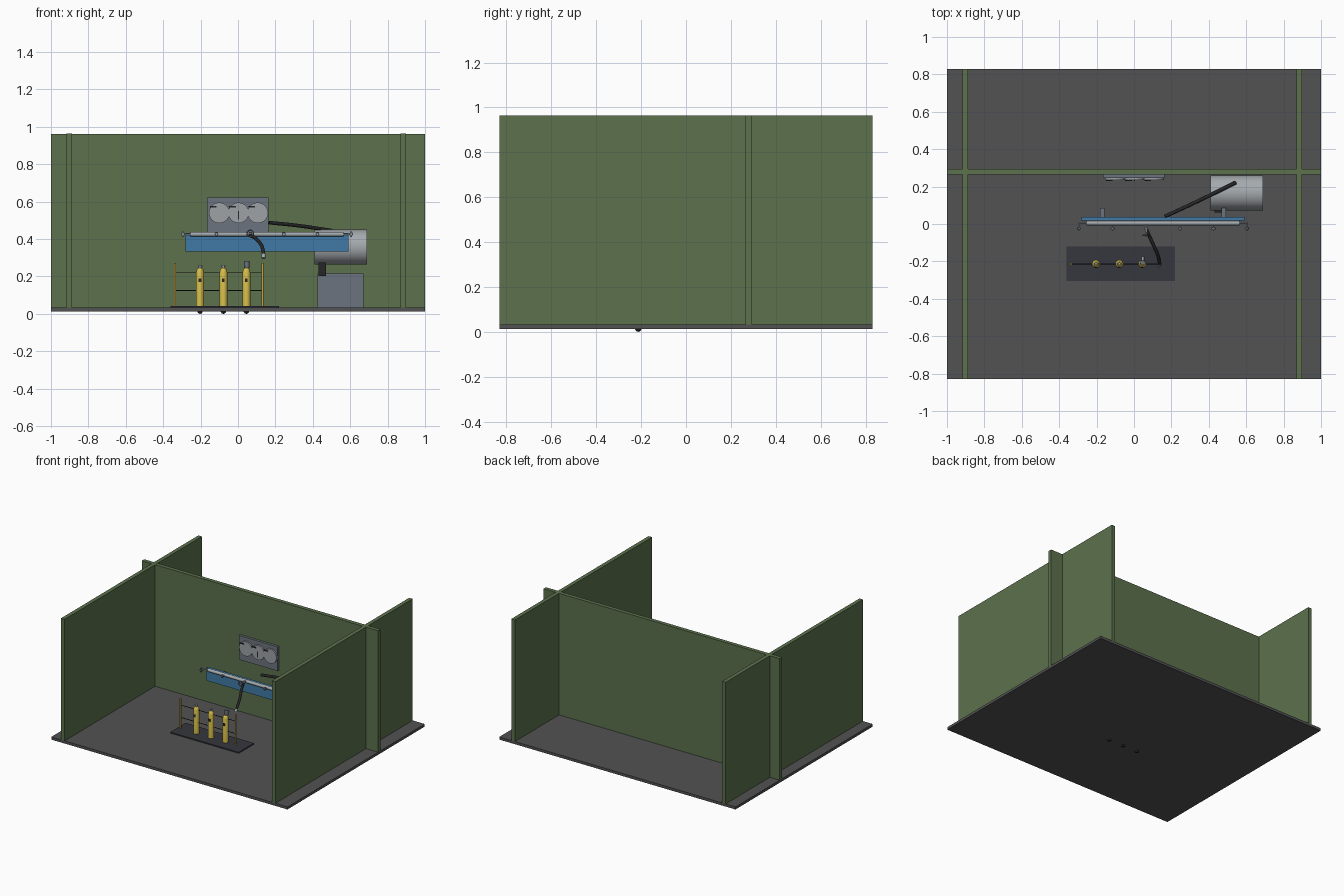
import bpy, bmesh, math
from mathutils import Vector

cube = bpy.data.objects.get("Cube")
if cube:
    bpy.data.objects.remove(cube, do_unlink=True)


def srgb(*c):
    return tuple((v / 255 / 12.92 if v < 11 else ((v / 255 + 0.055) / 1.055) ** 2.4) for v in c) + (1.0,)


def material(name, *c):
    m = bpy.data.materials.new(name)
    m.use_nodes = True
    m.diffuse_color = srgb(*c)
    m.node_tree.nodes["Principled BSDF"].inputs["Base Color"].default_value = srgb(*c)
    return m


GREEN = material("wall green", 92, 113, 77)
FLOOR = material("floor grey", 82, 82, 82)
BASE = material("dark slate", 54, 54, 62)
YELLOW = material("bottle yellow", 214, 190, 74)
POST = material("post yellow", 205, 168, 62)
BLUE = material("beam blue", 64, 122, 166)
STEEL = material("light steel", 164, 170, 174)
PANEL = material("blue grey", 108, 116, 126)
FACE = material("dial grey", 158, 162, 166)
BLACK = material("black rubber", 38, 38, 40)


def finish(name, bm, mat, smooth=False):
    bmesh.ops.recalc_face_normals(bm, faces=bm.faces)
    me = bpy.data.meshes.new(name)
    bm.to_mesh(me)
    bm.free()
    me.materials.append(mat)
    ob = bpy.data.objects.new(name, me)
    bpy.context.collection.objects.link(ob)
    if smooth:
        bpy.ops.object.select_all(action='DESELECT')
        ob.select_set(True)
        bpy.context.view_layer.objects.active = ob
        bpy.ops.object.shade_smooth_by_angle(angle=math.radians(35))
    return ob


def box(name, x, y, z, mat):
    """Box from (low, high) pairs on each axis."""
    bm = bmesh.new()
    bmesh.ops.create_cube(bm, size=1)
    for v in bm.verts:
        v.co = Vector(r[0] + (c + 0.5) * (r[1] - r[0]) for c, r in zip(v.co, (x, y, z)))
    return finish(name, bm, mat)


def rod(name, a, b, r, mat, sides=16):
    """Cylinder between two points."""
    a, b = Vector(a), Vector(b)
    bm = bmesh.new()
    bmesh.ops.create_cone(bm, cap_ends=True, segments=sides, radius1=r, radius2=r, depth=(b - a).length)
    turn = (b - a).to_track_quat('Z', 'Y')
    for v in bm.verts:
        v.co = turn @ v.co + (a + b) / 2
    return finish(name, bm, mat, True)


def lathe(name, profile, centre, mat, sides=24):
    """Revolve (radius, height) points about a vertical axis."""
    bm = bmesh.new()
    vs = [bm.verts.new((r, 0, z)) for r, z in profile]
    es = [bm.edges.new(p) for p in zip(vs, vs[1:])]
    bmesh.ops.spin(bm, geom=vs + es, cent=(0, 0, 0), axis=(0, 0, 1), angle=math.tau, steps=sides)
    bmesh.ops.remove_doubles(bm, verts=bm.verts, dist=0.0002)
    for v in bm.verts:
        v.co += Vector(centre)
    return finish(name, bm, mat, True)


def hose(name, points, r, mat):
    cu = bpy.data.curves.new(name, 'CURVE')
    cu.dimensions = '3D'
    cu.bevel_depth, cu.bevel_resolution, cu.use_fill_caps = r, 3, True
    sp = cu.splines.new('BEZIER')
    sp.bezier_points.add(len(points) - 1)
    for bp, p in zip(sp.bezier_points, points):
        bp.co = p
        bp.handle_left_type = bp.handle_right_type = 'AUTO'
    cu.materials.append(mat)
    ob = bpy.data.objects.new(name, cu)
    bpy.context.collection.objects.link(ob)


def ring(name, c, radius, r, mat):
    hose_pts = [(c[0] + radius * math.cos(t * math.tau / 12), c[1],
                 c[2] + radius * math.sin(t * math.tau / 12)) for t in range(13)]
    hose(name, hose_pts, r, mat)


# Room: floor slab, back wall, two side walls
box("floor", (-1, 1), (-0.83, 0.83), (0.013, 0.033), FLOOR)
box("back_wall", (-1, 1), (0.265, 0.295), (0.033, 0.963), GREEN)
box("right_wall", (-0.917, -0.887), (-0.83, 0.83), (0.033, 0.9635), GREEN)
box("left_wall", (0.868, 0.898), (-0.83, 0.83), (0.033, 0.9635), GREEN)

# Gauge panel with three dials
box("gauge_panel", (-0.166, 0.163), (0.247, 0.266), (0.437, 0.622), PANEL)
for i, x in enumerate((-0.1, 0.003, 0.106)):
    rod(f"gauge_{i}", (x, 0.25, 0.54), (x, 0.235, 0.54), 0.055, FACE, 32)
    box(f"gauge_label_{i}", (x - 0.05, x - 0.015), (0.231, 0.236), (0.57, 0.578), BLACK)
box("gauge_needle", (0.001, 0.006), (0.231, 0.236), (0.505, 0.55), BLACK)

# Manifold beam, rail and valves
box("manifold_beam", (-0.28, 0.59), (0.018, 0.037), (0.333, 0.432), BLUE)
rod("manifold_pipe", (-0.255, 0.005, 0.426), (0.565, 0.005, 0.426), 0.0125, STEEL)
rod("manifold_thin_pipe", (-0.295, 0.005, 0.426), (0.605, 0.005, 0.426), 0.005, STEEL)
for i in range(6):
    x = -0.295 + i * 0.18
    end = i in (0, 5)
    rod(f"valve_stem_{i}", (x, 0.008, 0.426), (x, -0.038, 0.426), 0.004, STEEL, 10)
    rod(f"valve_knob_{i}", (x, -0.018, 0.426), (x, -0.03, 0.426), 0.01, PANEL, 12)
    if end:
        box(f"valve_lever_{i}", (x - 0.004, x + 0.004), (-0.03, -0.016), (0.411, 0.441), PANEL)
ring("handwheel", (0.065, -0.06, 0.43), 0.017, 0.004, PANEL)
rod("handwheel_stem", (0.065, 0, 0.43), (0.065, -0.066, 0.43), 0.006, STEEL, 10)
for side, x in (("right", -0.17), ("left", 0.48)):
    box(f"beam_bracket_{side}", (x - 0.012, x + 0.012), (0.036, 0.085), (0.35, 0.41), PANEL)

# Compressor drum on its pedestal, with switch box and feed hose
rod("compressor_drum", (0.408, 0.166, 0.357), (0.69, 0.166, 0.357), 0.093, STEEL, 40)
box("compressor_pedestal", (0.425, 0.672), (0.085, 0.25), (0.033, 0.215), PANEL)
box("switch_box", (0.43, 0.47), (0.062, 0.1), (0.203, 0.275), BLACK)
hose("feed_hose", [(0.165, 0.04, 0.488), (0.32, 0.112, 0.472), (0.47, 0.185, 0.45),
                   (0.545, 0.222, 0.438)], 0.01, BLACK)

# Bottle rack: base plate, posts, chains
box("rack_base", (-0.36, 0.22), (-0.305, -0.12), (0.033, 0.041), BASE)
for side, x in (("right", -0.337), ("left", 0.131)):
    rod(f"rack_post_{side}", (x, -0.213, 0.035), (x, -0.213, 0.272), 0.006, POST, 12)
for z in (0.125, 0.22):
    rod(f"rack_chain_{z}", (-0.337, -0.213, z), (0.131, -0.213, z), 0.0025, BLACK, 8)

# Gas bottles with valves, labels and rounded feet through the floor
bottle = [(0, 0.01), (0.021, 0.014), (0.021, 0.222), (0.017, 0.237), (0.009, 0.245), (0, 0.245)]
for i, x in enumerate((-0.203, -0.078, 0.045)):
    y = -0.213
    lathe(f"bottle_{i}", bottle, (x, y, 0), YELLOW)
    lathe(f"bottle_foot_{i}", [(0, 0), (0.009, 0.003), (0.016, 0.014)], (x, y, 0), BLACK)
    rod(f"bottle_valve_{i}", (x, y, 0.24), (x, y, 0.262), 0.007, STEEL, 12)
    rod(f"bottle_outlet_{i}", (x - 0.012, y, 0.255), (x + 0.012, y, 0.255), 0.004, STEEL, 10)
    box(f"bottle_label_{i}", (x - 0.007, x + 0.007), (y - 0.023, y - 0.019), (0.17, 0.19), BLACK)
rod("bottle_regulator", (0.047, -0.207, 0.245), (0.047, -0.207, 0.283), 0.014, PANEL, 12)
rod("regulator_knob", (0.047, -0.207, 0.262), (0.047, -0.175, 0.262), 0.008, STEEL, 12)

# Charging hose from the handwheel valve to a loose end fitting
hose("charging_hose", [(0.066, -0.03, 0.42), (0.098, -0.1, 0.4), (0.127, -0.165, 0.362),
                       (0.138, -0.215, 0.315)], 0.0095, BLACK)
rod("charging_fitting", (0.138, -0.213, 0.318), (0.135, -0.222, 0.298), 0.011, STEEL, 12)
